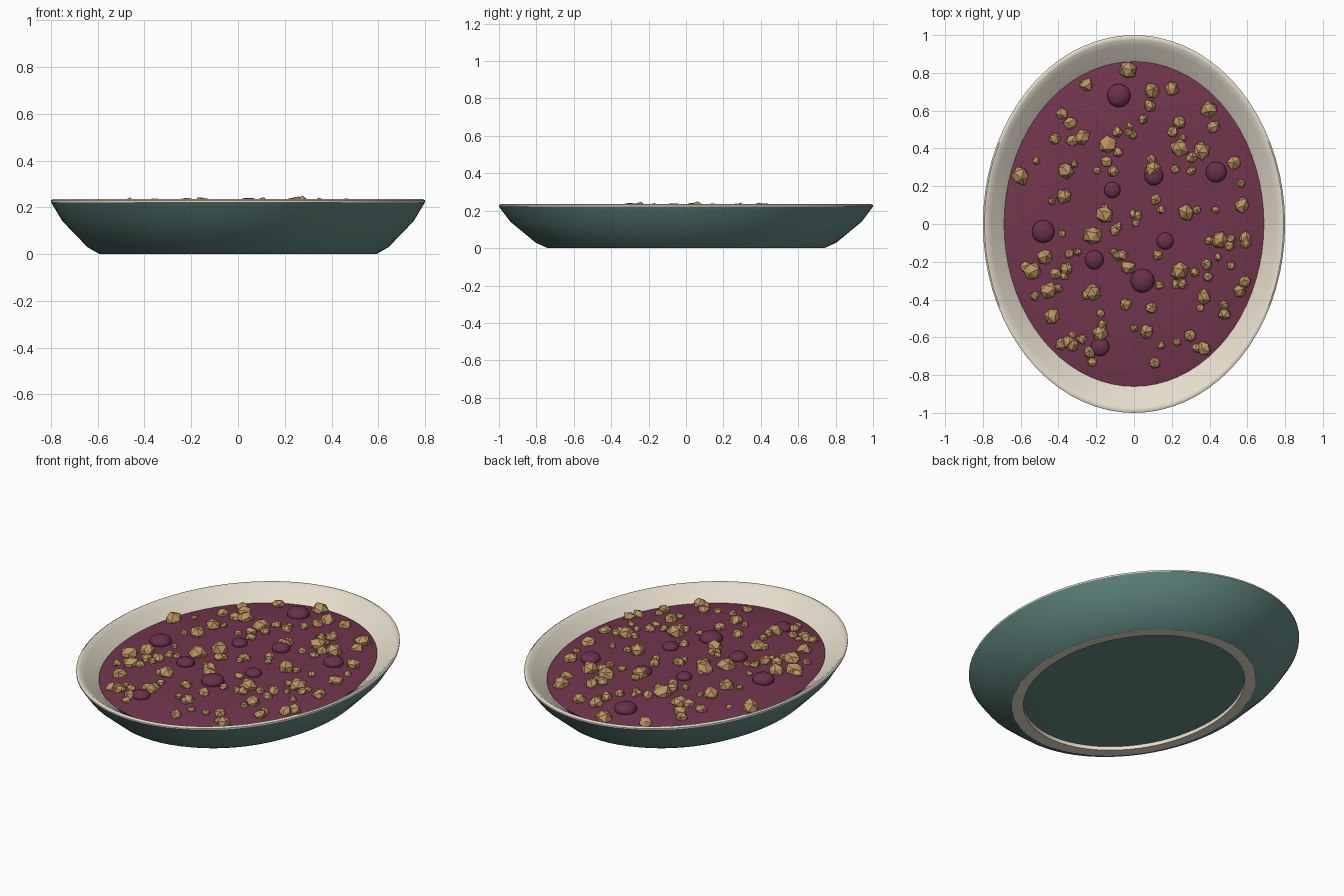
import bpy, bmesh, math, random
from mathutils import Vector, Matrix

if "Cube" in bpy.data.objects:
    bpy.data.objects.remove(bpy.data.objects["Cube"])

random.seed(7)
ASPECT = 0.8          # dish is an ellipse: x radius = 0.8 * y radius


def material(name, rgb):
    m = bpy.data.materials.new(name)
    m.diffuse_color = (*rgb, 1)
    m.use_nodes = True
    m.node_tree.nodes["Principled BSDF"].inputs["Base Color"].default_value = m.diffuse_color
    return m


GLAZE = material("teal_glaze", (0.13, 0.26, 0.235))
CREAM = material("cream_clay", (0.78, 0.72, 0.60))
FILL = material("berry_filling", (0.17, 0.036, 0.075))
BERRY = material("berry_skin", (0.14, 0.03, 0.07))
CRUMB = material("crumble", (0.50, 0.30, 0.12))


def finish(name, bm, mat, smooth=None):
    me = bpy.data.meshes.new(name)
    bm.to_mesh(me)
    bm.free()
    ob = bpy.data.objects.new(name, me)
    bpy.context.collection.objects.link(ob)
    me.materials.append(mat)
    if smooth:
        bpy.ops.object.select_all(action='DESELECT')
        ob.select_set(True)
        bpy.context.view_layer.objects.active = ob
        bpy.ops.object.shade_smooth_by_angle(angle=math.radians(smooth))
    return ob


def lathe(name, profile, mat, smooth=40, n=72, cap_first=False):
    """Elliptical turning of (radius, z) points; optional cap on the first ring."""
    bm = bmesh.new()
    rings = []
    for r, z in profile:
        rings.append([bm.verts.new((ASPECT * r * math.cos(2 * math.pi * i / n),
                                    r * math.sin(2 * math.pi * i / n), z)) for i in range(n)])
    for a, b in zip(rings, rings[1:]):
        for i in range(n):
            j = (i + 1) % n
            bm.faces.new((a[i], a[j], b[j], b[i]))
    if cap_first:
        bm.faces.new(rings[0])
    bmesh.ops.recalc_face_normals(bm, faces=bm.faces)
    return finish(name, bm, mat, smooth)


def filling_z(x, y):
    r = math.hypot(x / ASPECT, y)
    return 0.195 if r < 0.51 else 0.195 - 0.03 * ((r - 0.51) / 0.35) ** 1.6


# Glazed outer wall and rim-to-filling inner wall
lathe("dish_outside", [(0.74, 0.0), (0.805, 0.03), (0.94, 0.142), (1.0, 0.222),
                       (0.985, 0.222), (0.92, 0.142), (0.79, 0.04), (0.735, 0.022),
                       (0.735, 0.0), (0.74, 0.0)], GLAZE)
lathe("dish_inside", [(0.985, 0.222), (1.0, 0.222), (1.0, 0.23), (0.99, 0.235), (0.975, 0.233),
                      (0.945, 0.212), (0.90, 0.185), (0.84, 0.14), (0.76, 0.08)], CREAM)

# Unglazed foot ring and recessed base
lathe("foot_ring", [(0.74, 0.0), (0.67, 0.0), (0.67, 0.025)], CREAM)
lathe("dish_base", [(0.67, 0.022), (0.735, 0.024)], GLAZE, cap_first=True)

# Domed fruit filling with a flat middle
lathe("filling", [(0.51, 0.195), (0.74, 0.184), (0.86, 0.163), (0.82, 0.125)],
      FILL, smooth=80, cap_first=True)

# Whole berries: x, y, radius
BERRIES = [(-.08, .68, .062), (.435, .275, .055), (.105, .255, .05), (-.115, .18, .043),
           (-.48, -.04, .06), (.165, -.09, .045), (-.21, -.19, .05), (.045, -.30, .063),
           (-.18, -.65, .05)]
bm = bmesh.new()
for x, y, r in BERRIES:
    m = Matrix.Translation((x, y, filling_z(x, y) + 0.15 * r)) @ Matrix.Diagonal((1, 1, 0.58, 1))
    bmesh.ops.create_uvsphere(bm, u_segments=20, v_segments=12, radius=r, matrix=m)
finish("berries", bm, BERRY, 60)

# Crumble: the big lumps placed, the small ones scattered
LUMPS = [(-.03, .815, .047), (-.25, .735, .037), (.095, .705, .045), (.2, .715, .04),
         (.395, .61, .047), (-.335, .535, .038), (-.275, .46, .045), (-.42, .45, .035),
         (.24, .54, .037), (.24, .40, .05), (.36, .39, .05), (.53, .325, .042),
         (-.6, .255, .05), (-.36, .285, .045), (-.14, .42, .05), (.1, .29, .045),
         (-.37, .15, .045), (-.16, .05, .05), (-.22, -.06, .05), (.275, .06, .048),
         (.45, -.085, .048), (.24, -.25, .048), (-.54, -.25, .05), (-.455, -.355, .048),
         (-.22, -.36, .045), (-.47, -.175, .045), (-.43, -.49, .042), (-.35, -.625, .035),
         (-.23, -.68, .037), (-.175, -.58, .045), (.07, -.565, .037), (.37, -.66, .042),
         (.48, -.475, .035), (.56, -.355, .037), (.30, -.59, .035), (.57, .10, .042),
         (.37, -.385, .04), (-.03, -.23, .04)]
crumbs = list(LUMPS)
while len(crumbs) < 120:
    a, d = random.uniform(0, 2 * math.pi), 0.80 * math.sqrt(random.random())
    x, y, r = ASPECT * d * math.cos(a), d * math.sin(a), random.uniform(0.02, 0.036)
    if all(math.hypot(x - b[0], y - b[1]) > b[2] + r for b in BERRIES):
        crumbs.append((x, y, r))

bm = bmesh.new()
for x, y, r in crumbs:
    turn = Matrix.Rotation(random.uniform(0, 6.28), 4, 'Z') @ Matrix.Rotation(random.uniform(0, 3), 4, 'X')
    verts = bmesh.ops.create_icosphere(bm, subdivisions=1, radius=r)["verts"]
    for v in verts:
        p = turn @ (v.co * random.uniform(0.88, 1.15))
        v.co = Vector((x, y, filling_z(x, y) + 0.15 * r)) + Vector((p.x, p.y, p.z * 0.9))
finish("crumble_topping", bm, CRUMB)
